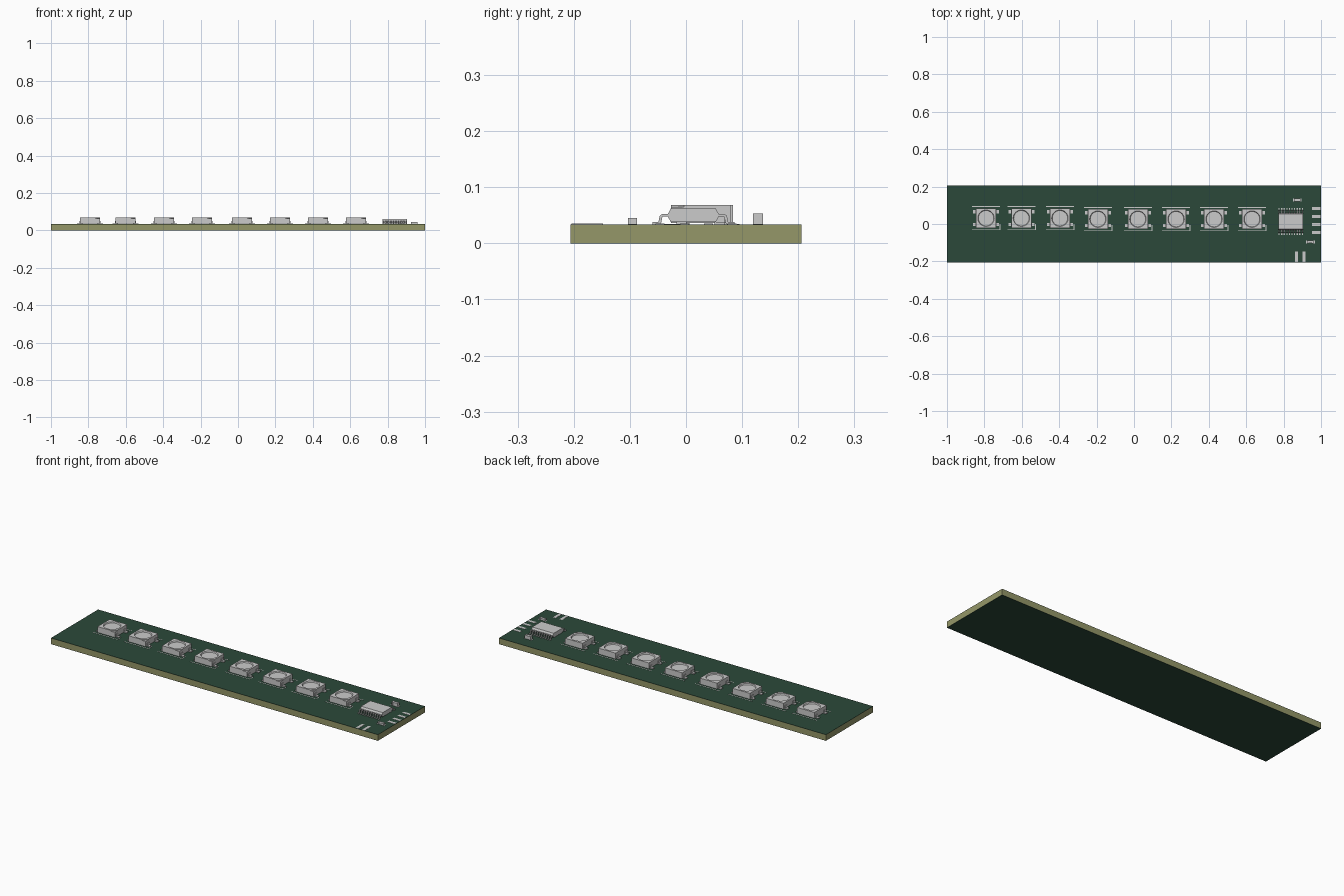
import bpy, bmesh
from mathutils import Matrix, Vector

if "Cube" in bpy.data.objects:
    bpy.data.objects.remove(bpy.data.objects["Cube"])

TOP = 0.034  # board surface height


def material(name, rgb):
    m = bpy.data.materials.new(name)
    m.diffuse_color = (*rgb, 1)
    m.use_nodes = True
    m.node_tree.nodes["Principled BSDF"].inputs["Base Color"].default_value = m.diffuse_color
    return m


def finish(name, bm, mat=None):
    bmesh.ops.recalc_face_normals(bm, faces=bm.faces)
    me = bpy.data.meshes.new(name)
    bm.to_mesh(me)
    bm.free()
    ob = bpy.data.objects.new(name, me)
    bpy.context.collection.objects.link(ob)
    if mat:
        me.materials.append(mat)
    return ob


def add_box(bm, x0, x1, y0, y1, z0, z1):
    m = Matrix.Translation(((x0 + x1) / 2, (y0 + y1) / 2, (z0 + z1) / 2)) @ \
        Matrix.Diagonal((x1 - x0, y1 - y0, z1 - z0, 1))
    return bmesh.ops.create_cube(bm, size=1, matrix=m)["verts"]


def add_profile(bm, yz, x0, x1):
    """Extrude a y-z outline along x."""
    face = bm.faces.new([bm.verts.new((x0, y, z)) for y, z in yz])
    ext = bmesh.ops.extrude_face_region(bm, geom=[face])["geom"]
    bmesh.ops.translate(bm, vec=(x1 - x0, 0, 0),
                        verts=[v for v in ext if isinstance(v, bmesh.types.BMVert)])


def box(name, *size, mat=None):
    bm = bmesh.new()
    add_box(bm, *size)
    return finish(name, bm, mat)


# Circuit board: core with a green mask on each side
green = material("solder_mask", (0.024, 0.066, 0.041))
olive = material("board_core", (0.30, 0.31, 0.14))
box("board_core", -1, 1, -0.206, 0.206, 0.001, TOP - 0.001, mat=olive)
box("board_top_mask", -1, 1, -0.206, 0.206, TOP - 0.001, TOP, mat=green)
box("board_bottom_mask", -1, 1, -0.206, 0.206, 0, 0.001, mat=green)

# LED package body: square block with a shallow corner step and a dished round window
H, C = 0.053, 0.023
bm = bmesh.new()
add_box(bm, -H, H, -H, H, TOP + 0.002, 0.0685)
led = finish("led_body", bm)
bm = bmesh.new()
bmesh.ops.create_cone(bm, cap_ends=True, segments=40, radius1=0.041, radius2=0.047,
                      depth=0.012, matrix=Matrix.Translation((0, 0, 0.0685)))
window_cutter = finish("window_cutter", bm)
bm = bmesh.new()
tri = [bm.verts.new((x, y, 0.0645)) for x, y in
       ((H + 0.01, -H - 0.01), (H + 0.01, -H + C), (H, -H + C), (H - C, -H), (H - C, -H - 0.01))]
ext = bmesh.ops.extrude_face_region(bm, geom=[bm.faces.new(tri)])["geom"]
bmesh.ops.translate(bm, vec=(0, 0, 0.02),
                    verts=[v for v in ext if isinstance(v, bmesh.types.BMVert)])
corner_cutter = finish("corner_cutter", bm)
bpy.context.view_layer.objects.active = led
for cutter in (window_cutter, corner_cutter):
    cutter.hide_render = True
    mod = led.modifiers.new("cut", "BOOLEAN")
    mod.operation, mod.solver, mod.object = "DIFFERENCE", "EXACT", cutter
    bpy.ops.object.modifier_apply(modifier=mod.name)
    bpy.data.objects.remove(cutter)

# LED legs: foot on the board and a short riser, two on each side
bm = bmesh.new()
for s in (-1, 1):
    for y in (-0.034, 0.034):
        xs = sorted((s * 0.040, s * 0.069))
        add_box(bm, *xs, y - 0.009, y + 0.009, TOP, TOP + 0.004)
        xs = sorted((s * 0.050, s * 0.056))
        add_box(bm, *xs, y - 0.009, y + 0.009, TOP + 0.003, TOP + 0.017)
legs = finish("led_legs", bm)

# Printed outline around each LED
bm = bmesh.new()
Z0, Z1 = TOP - 0.0004, TOP + 0.0008
add_box(bm, -0.075, 0.075, 0.060, 0.064, Z0, Z1)
add_box(bm, -0.075, 0.075, -0.064, -0.060, Z0, Z1)
add_box(bm, 0.073, 0.077, -0.064, -0.032, Z0, Z1)
outline = finish("led_outline", bm)

# Eight LEDs along the strip
led_x = (-0.791, -0.602, -0.396, -0.193, 0.021, 0.225, 0.428, 0.631)
for i, x in enumerate(led_x):
    y = 0.031 if i < 3 else 0.026
    for part in (led, legs, outline):
        ob = part if i == 0 else part.copy()
        if i:
            bpy.context.collection.objects.link(ob)
        ob.location = (x, y, 0)

# Driver chip: chamfered body with ten gull-wing pins on each long side
CX, CY = 0.838, 0.013
bm = bmesh.new()
add_profile(bm, [(-0.040, 0.038), (0.040, 0.038), (0.045, 0.047), (0.045, 0.053),
                 (0.040, 0.062), (-0.040, 0.062), (-0.045, 0.053), (-0.045, 0.047)],
            -0.066, 0.066)
chip = finish("chip_body", bm)
bm = bmesh.new()
pin = [(0.042, 0.052), (0.056, 0.052), (0.060, 0.049), (0.062, 0.038), (0.073, 0.038),
       (0.073, TOP), (0.060, TOP), (0.057, 0.037), (0.055, 0.048), (0.042, 0.048)]
for s in (-1, 1):
    for i in range(10):
        x = (i - 4.5) * 0.0138
        add_profile(bm, [(s * y, z) for y, z in pin], x - 0.003, x + 0.003)
pins = finish("chip_pins", bm)
chip.location = pins.location = (CX, CY, 0)


# Small chip components: body between two end caps
def component(name, x, y, half_x, half_y, top):
    bm = bmesh.new()
    add_box(bm, -half_x * 0.6, half_x * 0.6, -half_y * 0.92, half_y * 0.92, TOP, top - 0.001)
    for s in (-1, 1):
        xs = sorted((s * half_x * 0.55, s * half_x))
        add_box(bm, *xs, -half_y, half_y, TOP, top)
        xs = sorted((s * half_x * 0.9, s * half_x * 1.3))
        add_box(bm, *xs, -half_y, half_y, TOP - 0.0004, TOP + 0.0008)
    finish(name, bm).location = (x, y, 0)


component("capacitor", 0.873, 0.128, 0.018, 0.009, 0.053)
component("resistor", 0.943, -0.095, 0.018, 0.008, 0.045)

# Solder pads on the right and front edges
bm = bmesh.new()
for y in (0.082, 0.040, -0.003, -0.046):
    add_box(bm, 0.952, 0.997, y - 0.008, y + 0.008, TOP - 0.0004, TOP + 0.001)
for x in (0.870, 0.910):
    add_box(bm, x - 0.008, x + 0.008, -0.204, -0.148, TOP - 0.0004, TOP + 0.001)
finish("edge_pads", bm)
